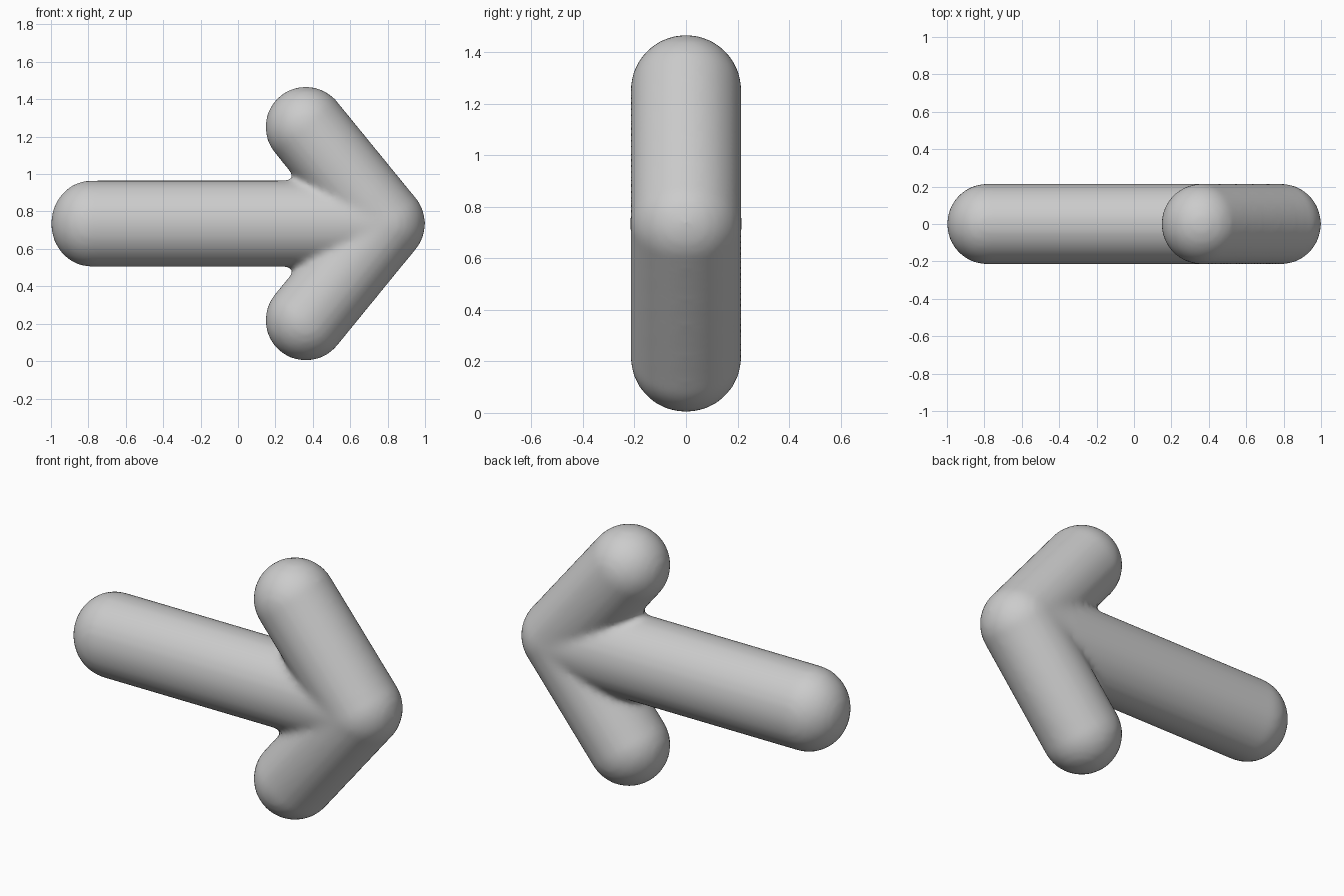
import bpy, bmesh, math
from mathutils import Vector, Matrix

if "Cube" in bpy.data.objects:
    bpy.data.objects.remove(bpy.data.objects["Cube"])

R = 0.217          # tube radius
MID = 0.735        # height of the shaft axis


def add_capsule(bm, start, end, wide=1.0):
    """Round-ended tube from start to end; wide scales it sideways in the XZ plane."""
    start, end = Vector(start), Vector(end)
    axis = end - start
    half = axis.length / 2
    made = bmesh.ops.create_uvsphere(bm, u_segments=32, v_segments=17, radius=R)["verts"]
    d = axis.normalized()
    y = Vector((0, 1, 0))
    side = y.cross(d)
    rot = Matrix((side, y, d)).transposed()
    mid = (start + end) / 2
    for v in made:
        v.co.x *= wide
        v.co.z += half if v.co.z > 0 else -half
        v.co = rot @ v.co + mid


# Shaft and two mirrored head arms meeting at the tip
bm = bmesh.new()
add_capsule(bm, (-1 + R, 0, MID), (0.72, 0, MID), 1.07)
for s in (1, -1):
    add_capsule(bm, (0.784, 0, MID), (0.363, 0, MID + s * 0.516))
bmesh.ops.recalc_face_normals(bm, faces=bm.faces)
mesh = bpy.data.meshes.new("arrow")
bm.to_mesh(mesh)
bm.free()
arrow = bpy.data.objects.new("arrow", mesh)
bpy.context.collection.objects.link(arrow)

# Fuse the tubes into one skin and soften the joints
fuse = arrow.modifiers.new("fuse", 'REMESH')
fuse.mode = 'VOXEL'
fuse.voxel_size = 0.02
fuse.use_smooth_shade = True
soft = arrow.modifiers.new("soften", 'SMOOTH')
soft.factor = 0.5
soft.iterations = 8
